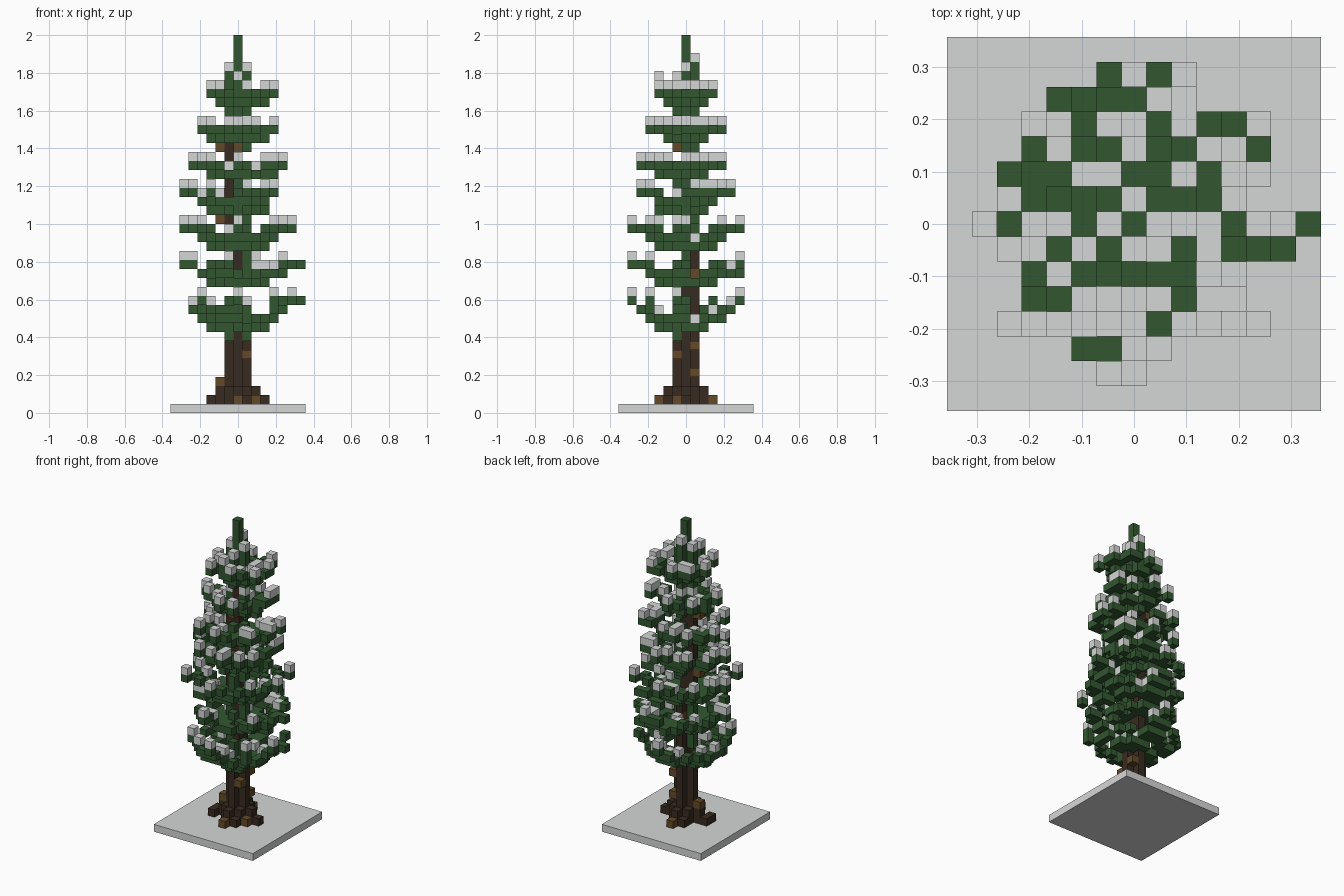
import bpy, bmesh, math, random
from mathutils import Vector

random.seed(5)
U = 2 / 42  # size of one block
SIDES = [Vector(d) for d in ((1, 0, 0), (-1, 0, 0), (0, 1, 0), (0, -1, 0), (0, 0, 1), (0, 0, -1))]
CROSS = [(0, 0), (1, 0), (-1, 0), (0, 1), (0, -1)]

if "Cube" in bpy.data.objects:
    bpy.data.objects.remove(bpy.data.objects["Cube"])


def material(name, rgb):
    m = bpy.data.materials.new(name)
    m.use_nodes = True
    m.diffuse_color = (*rgb, 1)
    m.node_tree.nodes["Principled BSDF"].inputs["Base Color"].default_value = (*rgb, 1)
    return m


SNOW = material("snow white", (0.665, 0.68, 0.67))
NEEDLE = material("needle green", (0.032, 0.095, 0.03))
BARK = material("dark bark", (0.04, 0.024, 0.015))
PATCH = material("light bark", (0.13, 0.067, 0.021))


def add_object(name, bm, mat):
    mesh = bpy.data.meshes.new(name)
    bm.to_mesh(mesh)
    bm.free()
    mesh.materials.append(mat)
    bpy.context.collection.objects.link(bpy.data.objects.new(name, mesh))


def blocks(name, cells, mat):
    """Block mesh of the cells, without the faces between neighbours."""
    bm = bmesh.new()
    for c in sorted(cells):
        centre = Vector((c[0], c[1], c[2] + 0.5))
        for d in SIDES:
            if tuple(int(v) for v in Vector(c) + d) in cells:
                continue
            a = Vector((d.y, d.z, d.x))
            b = d.cross(a)
            quad = [centre + (d + a * s + b * t) / 2 for s, t in ((-1, -1), (1, -1), (1, 1), (-1, 1))]
            bm.faces.new([bm.verts.new(p * U) for p in quad])
    bmesh.ops.remove_doubles(bm, verts=bm.verts, dist=U / 100)
    add_object(name, bm, mat)


# Snowy ground plate
bm = bmesh.new()
bmesh.ops.create_cube(bm, size=1)
bmesh.ops.scale(bm, vec=(15 * U, 15 * U, U), verts=bm.verts)
bmesh.ops.translate(bm, vec=(0, 0, U / 2), verts=bm.verts)
add_object("ground_plate", bm, SNOW)

# Trunk, thinner inside the crown, with spreading roots
trunk = {(x, y, k) for x, y in CROSS for k in range(1, 10)}
trunk |= {(0, y, k) for y in (0, 1) for k in range(10, 18)}
trunk |= {(x, 0, k) for x in (-1, 0) for k in range(18, 30)}
trunk |= {(0, 0, k) for k in range(30, 34)}
trunk |= {(x, y, k) for x in (-1, 1) for y in (-1, 1) for k in range(1, 3)}
for dx, dy in CROSS[1:]:
    trunk |= {(dx * 2, dy * 2, 1), (dx * 2, dy * 2, 2), (dx * 3, dy * 3, 1)}
trunk |= {(-3, -1, 1), (1, -2, 1), (-1, 2, 1)}

# Light bark patches and dead twigs
patches = {(0, -3, 1), (2, -1, 1), (0, 3, 1), (-2, 0, 3), (1, -1, 6), (1, 1, 4), (1, 1, 7),
           (-2, 0, 21), (-2, 0, 29), (0, 1, 15), (0, -1, 29), (0, 0, 25), (0, 0, 33)}
trunk -= patches
blocks("trunk", trunk, BARK)
blocks("bark_patches", patches, PATCH)

wood = trunk | patches
needles, snow = {}, {}

# Crown tiers: lowest layer, layers of rise, reach to right, left, front, back
TIERS = [(9, 4, 6, 7, 6, 6), (14, 3, 6, 7, 6, 7), (18, 3, 6, 6, 6, 6), (22, 3, 6, 5, 5, 5),
         (26, 2, 5, 5, 5, 4), (30, 2, 4, 4, 4, 4), (34, 2, 3, 4, 3, 3)]

# Crown outline from above: leftmost and rightmost block in each row, front to back
ROWS = [(-2, 1), (-2, 2), (-5, 5), (-4, 4), (-4, 5), (-6, 7), (-6, 7),
        (-5, 4), (-5, 5), (-4, 5), (-4, 5), (-4, 2), (-1, 2), (-1, -1)]


def in_outline(c):
    low, high = ROWS[c[1] + 6] if -6 <= c[1] <= 7 else (0, -1)
    return low <= c[0] <= high


for n, (base, rise, right, left, front, back) in enumerate(TIERS):
    green, tips = set(), set()
    for b in range(8):
        # Each branch climbs outward in steps and ends in a snowy tip
        angle = math.tau * b / 8 + (0 if b % 2 == 0 else random.uniform(-0.2, 0.2))
        ca, sa = math.cos(angle), math.sin(angle)
        reach = (left if ca > 0 else right) * ca * ca + (back if sa > 0 else front) * sa * sa
        drift = random.choice((-1, 0, 0, 1))
        last = round(reach)
        for r in range(1, last + 1):
            t = r / reach
            k = base + min(rise - 1, int(t * t * rise * 0.98 + 0.15))
            bend = drift if t > 0.6 else 0
            x, y = round(ca * r - sa * bend), round(sa * r + ca * bend)
            green.add((x, y, k))
            if (r == last and r < 7) or (r > 2 and random.random() < 0.15):
                tips.add((x, y, k + 1))
            # Side twigs
            if 0.2 < t < 0.9:
                for s in (-1, 1):
                    if random.random() < 0.62:
                        side = (round(x - sa * s), round(y + ca * s), k)
                        green.add(side)
                        if random.random() < 0.25:
                            tips.add((side[0], side[1], k + 1))
    # Needles and a little snow close around the trunk
    for x, y in CROSS[1:]:
        for h in range(-1, rise):
            if random.random() < 0.7:
                green.add((x, y, base + h))
        if random.random() < 0.5:
            tips.add((x, y, base + rise))
    needles[n] = {c for c in green if in_outline(c)
                  and -right <= c[0] <= left and -front <= c[1] <= back} - wood
    snow[n] = tips

# Needles hanging below the crown
needles[0] |= {(x, -1, 8) for x in (-1, 1)}

# Leader shoot at the top
top = len(TIERS) - 1
needles[top] |= {(0, 0, k) for k in range(34, 42)}
needles[top] |= {(x, y, k) for x, y in CROSS[1:] for k in (33, 34, 35, 36)} - wood
needles[top] |= {(-1, 0, 37), (0, 1, 37), (0, 1, 38), (1, 0, 37), (0, -3, 36)}
snow[top] |= {(-1, 0, 38), (1, 0, 38), (0, 1, 39), (0, -1, 37), (0, -3, 37)}

all_green = set().union(*needles.values())
for n in needles:
    blocks(f"branch_tier_{n + 1}", needles[n], NEEDLE)
    blocks(f"snow_tier_{n + 1}", {c for c in snow[n] if c not in all_green and c not in wood
                                  and (c[0], c[1], c[2] - 1) in all_green}, SNOW)
